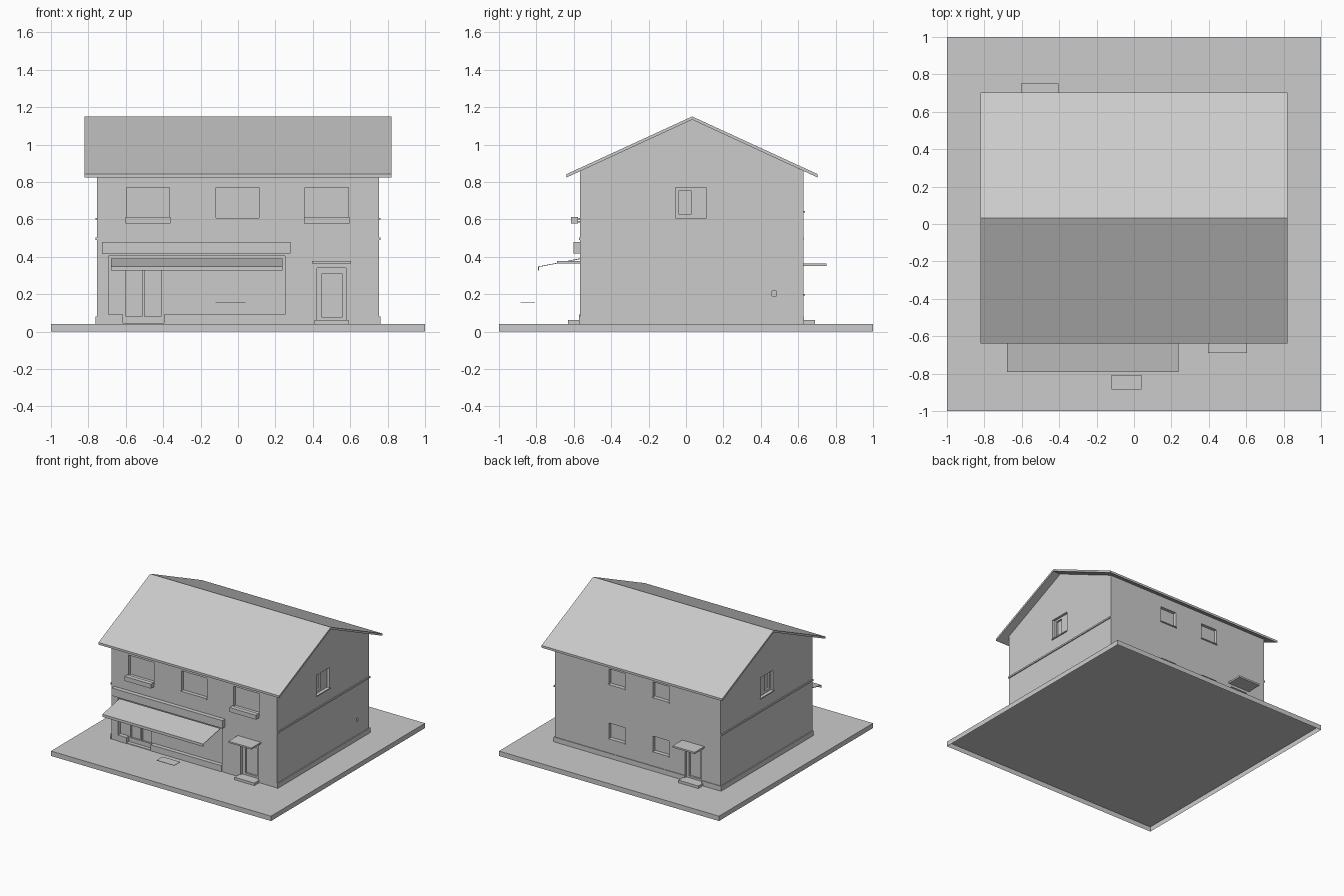
import bpy, bmesh

old = bpy.data.objects.get("Cube")
if old:
    bpy.data.objects.remove(old, do_unlink=True)

GREY = (0.6, 0.6, 0.6, 1)
mat = bpy.data.materials.new("plain grey")
mat.use_nodes = True
mat.diffuse_color = GREY
mat.node_tree.nodes["Principled BSDF"].inputs["Base Color"].default_value = GREY

# Main dimensions
WEST, EAST = -0.753, 0.753
FRONT, BACK = -0.567, 0.627
GROUND = 0.04
RIDGE_Y = 0.033


def finish(name, bm):
    bmesh.ops.recalc_face_normals(bm, faces=bm.faces)
    mesh = bpy.data.meshes.new(name)
    bm.to_mesh(mesh)
    bm.free()
    mesh.materials.append(mat)
    obj = bpy.data.objects.new(name, mesh)
    bpy.context.collection.objects.link(obj)
    return obj


def add_box(bm, x, y, z):
    """Box from three (low, high) ranges."""
    verts = bmesh.ops.create_cube(bm, size=1)["verts"]
    for v in verts:
        for i, (a, b) in enumerate((x, y, z)):
            v.co[i] = b if v.co[i] > 0 else a


def box(name, x, y, z):
    bm = bmesh.new()
    add_box(bm, x, y, z)
    return finish(name, bm)


def prism(name, profile, x0, x1):
    """Extrude a (y, z) outline along x."""
    bm = bmesh.new()
    face = bm.faces.new([bm.verts.new((x0, y, z)) for y, z in profile])
    out = bmesh.ops.extrude_face_region(bm, geom=[face])["geom"]
    for v in out:
        if isinstance(v, bmesh.types.BMVert):
            v.co.x = x1
    return finish(name, bm)


def recess(bm, side, span, z, depth):
    """Add a cutter that sinks an opening into one wall."""
    out = 0.05
    if side == "front":
        add_box(bm, span, (FRONT - out, FRONT + depth), z)
    elif side == "back":
        add_box(bm, span, (BACK - depth, BACK + out), z)
    elif side == "east":
        add_box(bm, (EAST - depth, EAST + out), span, z)
    else:
        add_box(bm, (WEST - out, WEST + depth), span, z)


# Ground slab, open underneath
bm = bmesh.new()
add_box(bm, (-1, 1), (-1, 1), (0, GROUND))
bm.normal_update()
under = [f for f in bm.faces if f.normal.z < -0.5]
bmesh.ops.delete(bm, geom=under, context="FACES_ONLY")
slab = finish("ground_slab", bm)

# House walls with gables
walls = prism("walls", [(FRONT, GROUND), (BACK, GROUND), (BACK, 0.859),
                        (RIDGE_Y, 1.134), (FRONT, 0.859)], WEST, EAST)

# Openings: first the reveals, then the deeper panes
reveals, panes = bmesh.new(), bmesh.new()
HIGH = (0.605, 0.77)
front_windows = [(-0.597, -0.365), (-0.118, 0.113), (0.357, 0.59)]
back_windows = [(0.115, 0.26), (-0.285, -0.14)]
back_heights = [(0.2, 0.325), (0.645, 0.77)]
gable_window = (-0.055, 0.11)
for span in front_windows:
    recess(reveals, "front", span, HIGH, 0.025)
for span in back_windows:
    for z in back_heights:
        recess(reveals, "back", span, z, 0.025)
for side in ("east", "west"):
    recess(reveals, side, gable_window, HIGH, 0.02)
    recess(panes, side, (-0.037, 0.026), (0.625, 0.755), 0.035)
recess(reveals, "east", (0.46, 0.485), (0.19, 0.217), 0.015)
recess(reveals, "front", (-0.692, 0.25), (0.045, 0.405), 0.03)
for span in ((-0.6, -0.513), (-0.5, -0.412)):
    recess(panes, "front", span, (0.08, 0.34), 0.045)
recess(reveals, "front", (0.422, 0.577), (0.06, 0.34), 0.02)
recess(panes, "front", (0.45, 0.555), (0.075, 0.31), 0.035)
recess(reveals, "back", (-0.582, -0.428), (0.06, 0.33), 0.02)
recess(panes, "back", (-0.556, -0.454), (0.075, 0.3), 0.035)

cutters = [finish("reveal_cutter", reveals), finish("pane_cutter", panes)]
for cutter in cutters:
    cutter.hide_render = True
    mod = walls.modifiers.new(cutter.name, "BOOLEAN")
    mod.operation = "DIFFERENCE"
    mod.solver = "EXACT"
    mod.object = cutter
bpy.context.view_layer.update()
graph = bpy.context.evaluated_depsgraph_get()
cut_mesh = bpy.data.meshes.new_from_object(walls.evaluated_get(graph))
walls.modifiers.clear()
walls.data = cut_mesh
for cutter in cutters:
    bpy.data.objects.remove(cutter, do_unlink=True)

# Roof
prism("roof", [(-0.638, 0.842), (RIDGE_Y, 1.15), (0.703, 0.842),
               (0.703, 0.824), (RIDGE_Y, 1.133), (-0.638, 0.824)], -0.821, 0.821)

# Plinth, floor bands and gable window sills
LIP = 0.008
PLINTH = (GROUND, 0.08)
for side, wall, sign in (("east", EAST, 1), ("west", WEST, -1)):
    x = tuple(sorted((wall, wall + sign * LIP)))
    run = (FRONT - 0.004, BACK + 0.004)
    box(side + "_plinth", x, run, PLINTH)
    box(side + "_floor_band", x, run, (0.49, 0.503))
    box(side + "_window_sill", x, (-0.06, 0.115), (0.598, 0.606))
box("back_plinth_long", (-0.428, EAST), (BACK, BACK + 0.005), PLINTH)
box("back_plinth_short", (WEST, -0.582), (BACK, BACK + 0.005), PLINTH)

# Back window sills
for i, (a, b) in enumerate(back_windows):
    for low, high in back_heights:
        box(f"back_sill_{i}", (a - 0.005, b + 0.005),
            (BACK, BACK + LIP), (low - 0.008, low))

# Front sills and the two flower boxes
for i, (a, b) in enumerate(front_windows):
    box(f"front_sill_{i}", (a - 0.004, b + 0.004),
        (FRONT - LIP, FRONT), (0.597, 0.606))
    if i != 1:
        box(f"flower_box_{i}", (a - 0.005, b + 0.005),
            (-0.615, -0.578), (0.577, 0.613))
        for x in (a + 0.03, b - 0.03):
            box(f"flower_box_bracket_{i}", (x - 0.004, x + 0.004),
                (-0.578, FRONT), (0.582, 0.59))

# Shop front: low panels, fascia and sloping awning with valance
box("shop_riser_long", (-0.395, 0.25), (FRONT - 0.004, FRONT + 0.03), (GROUND, 0.09))
box("shop_riser_short", (-0.692, -0.615), (FRONT - 0.004, FRONT + 0.03), (GROUND, 0.09))
box("shop_fascia", (-0.728, 0.28), (-0.602, FRONT), (0.416, 0.48))
prism("awning", [(FRONT, 0.391), (-0.79, 0.348), (-0.79, 0.326),
                 (-0.787, 0.326), (-0.787, 0.345), (FRONT, 0.387)], -0.68, 0.237)

# Small flat sign panel in front of the shop
box("low_panel", (-0.12, 0.04), (-0.885, -0.807), (0.153, 0.156))

# Door canopies and steps
box("front_canopy", (0.395, 0.605), (-0.69, FRONT), (0.363, 0.376))
box("front_step", (0.41, 0.59), (-0.63, FRONT), (GROUND, 0.061))
box("back_canopy", (-0.605, -0.405), (BACK, 0.752), (0.35, 0.364))
box("back_step", (-0.595, -0.415), (BACK, 0.69), (GROUND, 0.061))
